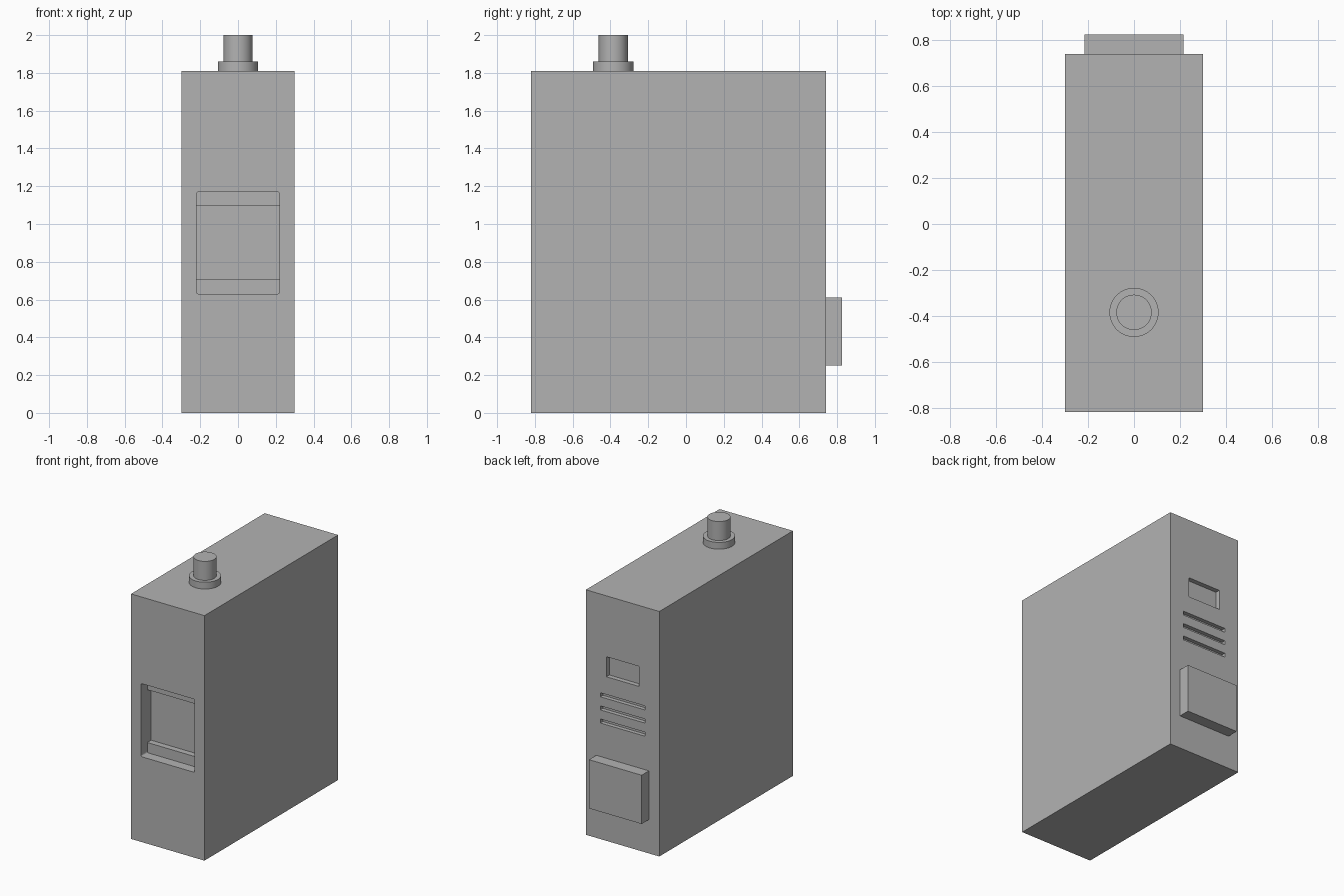
import bpy, bmesh
from mathutils import Vector

cube = bpy.data.objects.get("Cube")
if cube:
    bpy.data.objects.remove(cube)

grey = bpy.data.materials.new("housing grey")
grey.use_nodes = True
colour = (0.45, 0.45, 0.45, 1)
grey.diffuse_color = colour
grey.node_tree.nodes["Principled BSDF"].inputs["Base Color"].default_value = colour

FRONT, BACK, TOP = -0.82, 0.74, 1.81


def finish(name, bm):
    bmesh.ops.recalc_face_normals(bm, faces=bm.faces)
    mesh = bpy.data.meshes.new(name)
    bm.to_mesh(mesh)
    bm.free()
    mesh.materials.append(grey)
    obj = bpy.data.objects.new(name, mesh)
    bpy.context.collection.objects.link(obj)
    return obj


def box(name, half_x, y, z):
    """Box centred on x, spanning the given y and z ranges."""
    bm = bmesh.new()
    bmesh.ops.create_cube(bm, size=1)
    bmesh.ops.scale(bm, verts=bm.verts, vec=(half_x * 2, y[1] - y[0], z[1] - z[0]))
    bmesh.ops.translate(bm, verts=bm.verts, vec=(0, sum(y) / 2, sum(z) / 2))
    return finish(name, bm)


def rail_recess(name, half_x):
    """Stepped recess: a shallow opening with a deeper channel between two lips."""
    lip, deep, out = FRONT + 0.075, FRONT + 0.12, FRONT - 0.05
    profile = [(out, 0.63), (lip, 0.63), (lip, 0.705), (deep, 0.705),
               (deep, 1.095), (lip, 1.095), (lip, 1.17), (out, 1.17)]
    bm = bmesh.new()
    face = bm.faces.new([bm.verts.new((-half_x, y, z)) for y, z in profile])
    side = bmesh.ops.extrude_face_region(bm, geom=[face])
    verts = [g for g in side["geom"] if isinstance(g, bmesh.types.BMVert)]
    bmesh.ops.translate(bm, verts=verts, vec=(half_x * 2, 0, 0))
    # Slightly rounded corners on the opening
    corners = [e for e in bm.edges
               if abs((e.verts[0].co - e.verts[1].co).y) > 0.1]
    bmesh.ops.bevel(bm, geom=corners, offset=0.01, segments=3, profile=0.5, affect="EDGES")
    return finish(name, bm)


def cut(target, cutter):
    cutter.hide_render = True
    mod = target.modifiers.new("cut", "BOOLEAN")
    mod.operation, mod.solver, mod.object = "DIFFERENCE", "EXACT", cutter
    bpy.context.view_layer.objects.active = target
    bpy.ops.object.modifier_apply(modifier=mod.name)
    bpy.data.objects.remove(cutter)


def cylinder(name, radius, z):
    bm = bmesh.new()
    bmesh.ops.create_cone(bm, cap_ends=True, segments=64, radius1=radius,
                          radius2=radius, depth=z[1] - z[0])
    bmesh.ops.translate(bm, verts=bm.verts, vec=Vector((0, -0.385, sum(z) / 2)))
    obj = finish(name, bm)
    bpy.ops.object.select_all(action="DESELECT")
    obj.select_set(True)
    bpy.context.view_layer.objects.active = obj
    bpy.ops.object.shade_smooth_by_angle()
    return obj


# Housing with the front recess
housing = box("housing", 0.30, (FRONT, BACK), (0, TOP))
cut(housing, rail_recess("recess_cutter", 0.22))

# Rear port and vent slots
cut(housing, box("port_cutter", 0.133, (BACK - 0.035, BACK + 0.05), (1.212, 1.36)))
for i in range(3):
    z = 0.872 + i * 0.097
    cut(housing, box("slot_cutter", 0.182, (BACK - 0.03, BACK + 0.05), (z - 0.015, z + 0.015)))

# Rear connector block
box("rear_connector", 0.215, (BACK, 0.825), (0.25, 0.61))

# Antenna socket on top
cylinder("socket_collar", 0.107, (TOP, 1.86))
cylinder("socket_post", 0.077, (1.86, 2.0))
